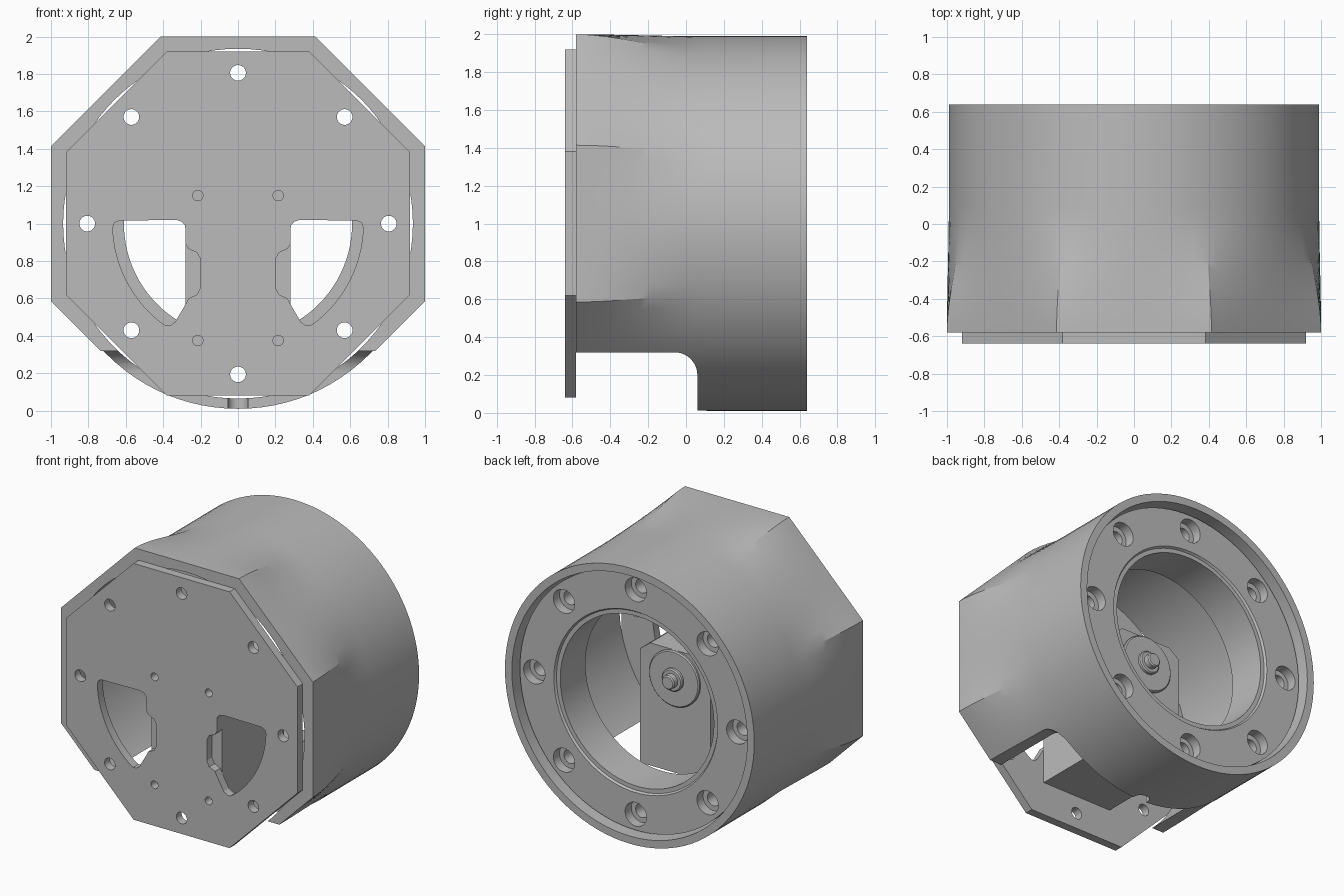
import bpy, bmesh, math
from math import cos, sin, pi, radians

if "Cube" in bpy.data.objects:
    bpy.data.objects.remove(bpy.data.objects["Cube"])

grey = bpy.data.materials.new("machined grey")
grey.use_nodes = True
colour = (0.5, 0.5, 0.5, 1)
grey.diffuse_color = colour
grey.node_tree.nodes["Principled BSDF"].inputs["Base Color"].default_value = colour

CZ = 1.0                # height of the main axis
BORE = 0.935
BOLT_CIRCLE = 0.806
SEG = 96


def finish(name, bm, smooth=True):
    bmesh.ops.recalc_face_normals(bm, faces=bm.faces)
    me = bpy.data.meshes.new(name)
    bm.to_mesh(me)
    bm.free()
    me.materials.append(grey)
    ob = bpy.data.objects.new(name, me)
    bpy.context.collection.objects.link(ob)
    if smooth:
        shade(ob)
    return ob


def shade(ob):
    bpy.ops.object.select_all(action='DESELECT')
    ob.select_set(True)
    bpy.context.view_layer.objects.active = ob
    bpy.ops.object.shade_smooth_by_angle(angle=radians(20))


def circle(r, n=SEG, x=0, z=CZ):
    return [(x + r * cos(2 * pi * (i + .5) / n), z + r * sin(2 * pi * (i + .5) / n))
            for i in range(n)]


def loft(bm, rings, closed=False):
    """Bridge (y, outline) rings; cap the ends, or join last to first."""
    loops = [[bm.verts.new((x, y, z)) for x, z in pts] for y, pts in rings]
    pairs = list(zip(loops, loops[1:]))
    if closed:
        pairs.append((loops[-1], loops[0]))
    else:
        bm.faces.new(loops[0])
        bm.faces.new(loops[-1])
    for a, b in pairs:
        for i in range(len(a)):
            j = (i + 1) % len(a)
            bm.faces.new((a[i], a[j], b[j], b[i]))


def solid(name, *parts, closed=False, smooth=True):
    bm = bmesh.new()
    for rings in parts:
        loft(bm, rings, closed)
    return finish(name, bm, smooth)


def cut(ob, cutter):
    mod = ob.modifiers.new("cut", 'BOOLEAN')
    mod.operation = 'DIFFERENCE'
    mod.solver = 'EXACT'
    mod.object = cutter
    bpy.context.view_layer.objects.active = ob
    bpy.ops.object.modifier_apply(modifier=mod.name)
    bpy.data.objects.remove(cutter)
    shade(ob)


def bolt_spots():
    return [(BOLT_CIRCLE * cos(k * pi / 4), CZ + BOLT_CIRCLE * sin(k * pi / 4))
            for k in range(8)]


# Housing: octagonal mouth blending into a round barrel
def blend(t):
    s = t * t * (3 - 2 * t)
    pts = []
    for i in range(SEG):
        a = 2 * pi * i / SEG
        off = (a + pi / 8) % (pi / 4) - pi / 8
        r = (1 - s) / cos(off) + s * 0.99
        pts.append((r * cos(a), CZ + r * sin(a)))
    return pts


def bore(r):
    return [(r * cos(2 * pi * i / SEG), CZ + r * sin(2 * pi * i / SEG))
            for i in range(SEG)]


steps = 14
rings = [(-.58 + .68 * k / steps, blend(k / steps)) for k in range(steps + 1)]
rings += [(.64, blend(1)), (.64, bore(BORE)), (-.58, bore(BORE))]
housing = solid("housing", rings, closed=True)

# Filleted relief below the mouth
relief = [(-1, -.5), (.06, -.5)]
relief += [(-.06 + .12 * cos(a), .2 + .12 * sin(a))
           for a in (k * pi / 20 for k in range(11))] + [(-1, .32)]
bm = bmesh.new()
face = bm.faces.new([bm.verts.new((-1.5, y, z)) for y, z in relief])
ext = bmesh.ops.extrude_face_region(bm, geom=[face])
bmesh.ops.translate(bm, vec=(3, 0, 0),
                    verts=[v for v in ext["geom"] if isinstance(v, bmesh.types.BMVert)])
cut(housing, finish("relief_cutter", bm))

# Radial screw groove at the bottom of the barrel
bm = bmesh.new()
bmesh.ops.create_cone(bm, cap_ends=True, segments=24, radius1=.055, radius2=.055, depth=.4)
bmesh.ops.translate(bm, verts=bm.verts, vec=(0, .07, 0))
cut(housing, finish("groove_cutter", bm))

# Octagonal front plate
octagon = circle(.92 / cos(pi / 8), 8)
plate = solid("front_plate", [(-.64, octagon), (-.58, octagon)])


def through(pts):
    return [(-.8, pts), (-.5, pts)]


window = [(.67 * cos(a), CZ + .67 * sin(a))
          for a in (radians(-52 + 50 * k / 20) for k in range(21))]
window += [(.66, 1.005), (.635, 1.016), (.33, 1.02), (.3, 1.01), (.283, .99), (.28, .96),
           (.28, .89), (.265, .865), (.22, .845), (.2, .81), (.2, .66), (.22, .62),
           (.265, .6), (.28, .57), (.335, .475), (.36, .457), (.385, .455)]
mirrored = [(-x, z) for x, z in window]
holes = [through(window), through(mirrored)]
holes += [through(circle(.042, 24, x, z)) for x, z in bolt_spots()]
holes += [through(circle(.028, 20, x, z)) for x in (-.215, .215) for z in (.375, 1.15)]
cut(plate, solid("plate_cutter", *holes))

# Rear clamping ring with a stepped bore and counterbored bolt holes
ring = solid("rear_ring", [(.27, bore(.92)), (.57, bore(.92)), (.57, bore(.65)),
                           (.555, bore(.64)), (.555, bore(.61)), (.27, bore(.61))],
             closed=True)
holes = []
for x, z in bolt_spots():
    small, big = circle(.05, 24, x, z), circle(.085, 24, x, z)
    holes.append([(.1, small), (.5, small), (.5, big), (.8, big)])
cut(ring, solid("ring_cutter", *holes))

# Gearbox behind the plate, with its boss and output shaft
box = [(-.28, .32), (.28, .32), (.28, 1.14), (.2, 1.2), (-.2, 1.2), (-.28, 1.14)]
solid("gearbox", [(-.58, box), (.12, box)])
for name, r, y0, y1 in (("gearbox_boss", .2, .1, .14),
                        ("shaft_collar", .08, .13, .165),
                        ("output_shaft", .05, .15, .21)):
    pts = circle(r, 40)
    tip = circle(r - .008, 40)
    solid(name, [(y0, pts), (y1 - .008, pts), (y1, tip)])
